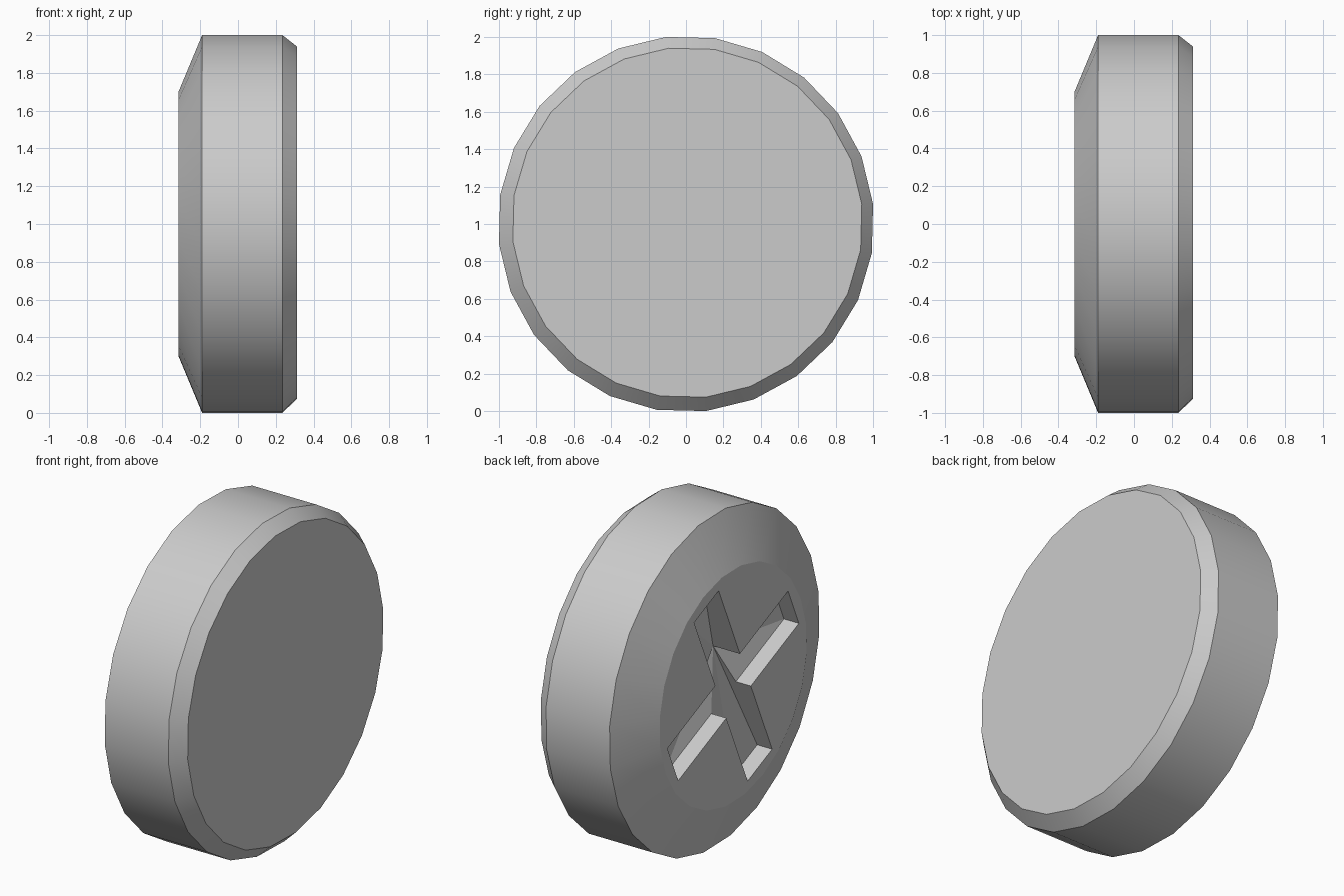
import bpy, bmesh, math
from mathutils import Vector

if "Cube" in bpy.data.objects:
    bpy.data.objects.remove(bpy.data.objects["Cube"], do_unlink=True)

SIDES = 24
TURN = math.radians(6.1)          # roll of the disc about its axis
FACE_X = -0.315                   # recessed face
ARM, HALF = 0.63, 0.128           # cross arm length and half width
DEPTH, DEEP = 0.10, 0.18          # cross depth, and depth at its low corner

grey = bpy.data.materials.new("plain_grey")
grey.use_nodes = True
colour = (0.6, 0.6, 0.6, 1)
grey.diffuse_color = colour
grey.node_tree.nodes["Principled BSDF"].inputs["Base Color"].default_value = colour

bm = bmesh.new()


def ring(x, radius, cy=0.0, cz=1.0):
    """Circle of vertices around the x axis."""
    angles = [TURN + 2 * math.pi * i / SIDES for i in range(SIDES)]
    return [bm.verts.new((x, cy + radius * math.cos(a), cz + radius * math.sin(a)))
            for a in angles]


def bridge(a, b):
    """Quads between two closed loops."""
    n = len(a)
    for i in range(n):
        j = (i + 1) % n
        bm.faces.new((a[i], a[j], b[j], b[i]))


def loop_edges(loop):
    return [bm.edges.get((loop[i - 1], loop[i])) for i in range(len(loop))]


# Disc body with a wide chamfer on one side and a narrow one on the other
rings = [ring(FACE_X, 0.704), ring(-0.19, 1.0057),
         ring(0.235, 1.0057), ring(0.312, 0.938, 0.007, 1.007)]
for a, b in zip(rings, rings[1:]):
    bridge(a, b)
bm.faces.new(rings[-1])

# Cross outline: inner corner, then the two corners of each arm
outline = []
for k in range(4):
    a = TURN + math.radians(60) + k * math.pi / 2
    along = Vector((math.cos(a), math.sin(a)))
    side = Vector((-along.y, along.x))
    outline += [along * HALF - side * HALF,
                along * ARM - side * HALF,
                along * ARM + side * HALF]

top = [bm.verts.new((FACE_X, p.x, 1 + p.y)) for p in outline]
low = 3                           # the inner corner that sinks deeper
floor = [bm.verts.new((FACE_X + (DEEP if i == low else DEPTH), p.x, 1 + p.y))
         for i, p in enumerate(outline)]
bridge(top, floor)

# Sloping cross floor, fanned out from the low corner
for i in range(1, len(floor) - 1):
    bm.faces.new((floor[low], floor[(low + i) % 12], floor[(low + i + 1) % 12]))

# Flat face around the cross
bmesh.ops.triangle_fill(bm, use_beauty=True,
                        edges=loop_edges(rings[0]) + loop_edges(top))
bmesh.ops.recalc_face_normals(bm, faces=bm.faces[:])

mesh = bpy.data.meshes.new("recessed_disc")
bm.to_mesh(mesh)
bm.free()
mesh.materials.append(grey)
disc = bpy.data.objects.new("recessed_disc", mesh)
bpy.context.collection.objects.link(disc)

# Smooth rim, sharp chamfers
bpy.ops.object.select_all(action="DESELECT")
disc.select_set(True)
bpy.context.view_layer.objects.active = disc
bpy.ops.object.shade_smooth_by_angle(angle=math.radians(16))
